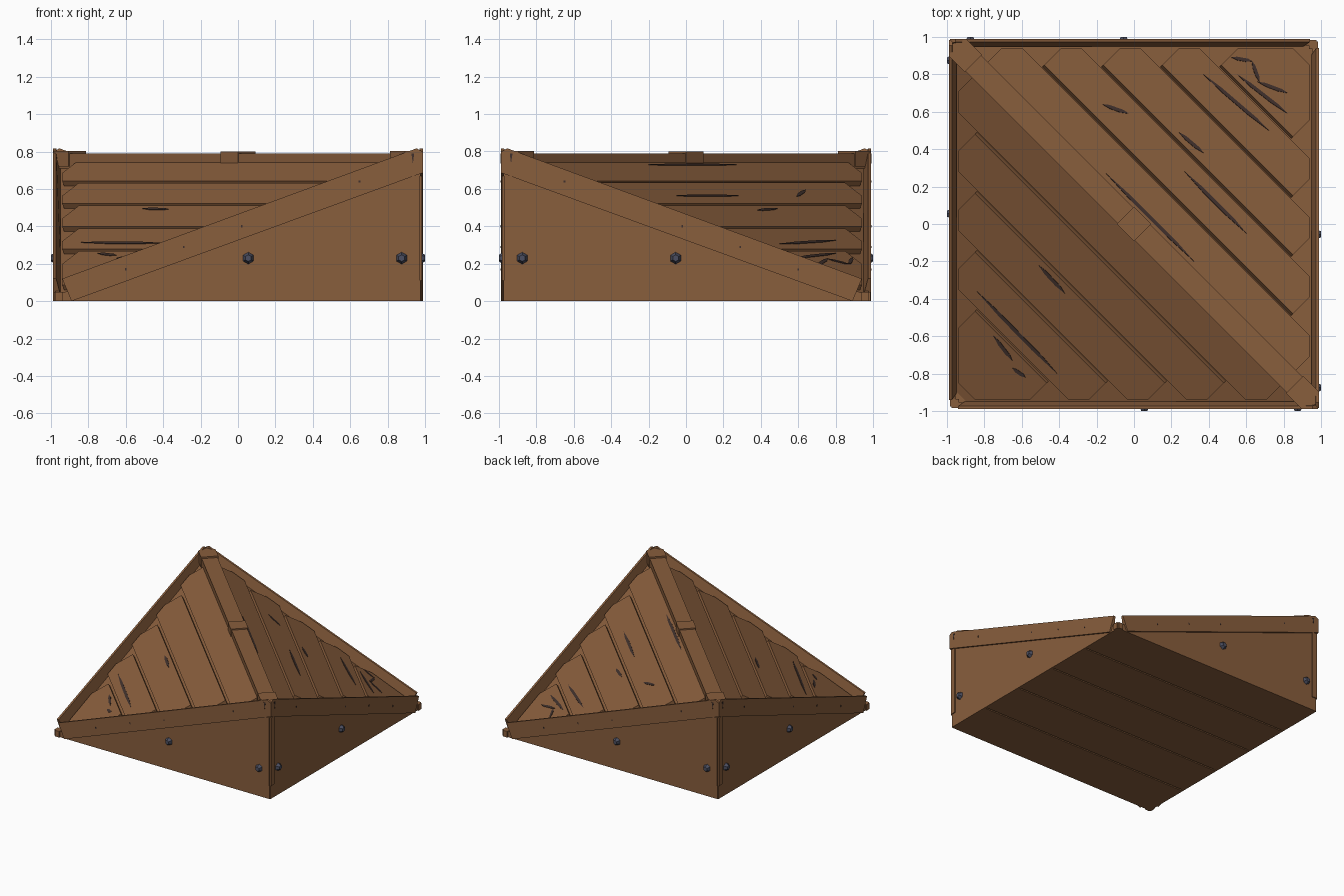
import bpy, bmesh, math
from mathutils import Vector, Matrix

cube = bpy.data.objects.get("Cube")
if cube:
    bpy.data.objects.remove(cube, do_unlink=True)


def material(name, rgb):
    m = bpy.data.materials.new(name)
    m.use_nodes = True
    m.diffuse_color = (*rgb, 1)
    bsdf = next(n for n in m.node_tree.nodes if n.type == 'BSDF_PRINCIPLED')
    bsdf.inputs["Base Color"].default_value = (*rgb, 1)
    return m


WOOD = material("brown_wood", (0.25, 0.112, 0.046))
SCRATCH = material("dark_scratch", (0.05, 0.03, 0.025))
IRON = material("blue_grey_iron", (0.07, 0.076, 0.115))

# Symmetry: a half turn, and a mirror across the ridge plane
KEEP = Matrix.Identity(4)
TURN = Matrix.Rotation(math.pi, 4, 'Z')
SWAP = Matrix(((0, -1, 0, 0), (-1, 0, 0, 0), (0, 0, 1, 0), (0, 0, 0, 1)))
SLOPES = {"back_left": KEEP, "front_right": TURN}
WALLS = {"front": KEEP, "left": SWAP, "back": TURN, "right": TURN @ SWAP}


def finish(name, bm, mat, matrix=KEEP):
    bm.transform(matrix)
    bmesh.ops.recalc_face_normals(bm, faces=bm.faces)
    mesh = bpy.data.meshes.new(name)
    bm.to_mesh(mesh)
    bm.free()
    mesh.materials.append(mat)
    obj = bpy.data.objects.new(name, mesh)
    bpy.context.collection.objects.link(obj)
    return obj


def loft(name, first, second, mat=WOOD, matrix=KEEP):
    """Solid between two matching outlines."""
    bm = bmesh.new()
    a = [bm.verts.new(p) for p in first]
    b = [bm.verts.new(p) for p in second]
    bm.faces.new(a)
    bm.faces.new(b)
    for i in range(len(a)):
        j = (i + 1) % len(a)
        bm.faces.new((a[i], a[j], b[j], b[i]))
    return finish(name, bm, mat, matrix)


def box(name, low, high, mat=WOOD, matrix=KEEP):
    (x, y, z), (u, v, w) = low, high
    base = [(x, y), (u, y), (u, v), (x, v)]
    return loft(name, [(*p, z) for p in base], [(*p, w) for p in base], mat, matrix)


# Roof plane
TOP, FALL = 0.775, 0.385
NORMAL = Vector((FALL, FALL, 1)).normalized()


def on_slope(p, lift=0.0):
    return Vector((p[0], p[1], TOP - FALL * (p[0] + p[1]))) + NORMAL * lift


def slab(name, outline, top, bottom, mat, matrix):
    return loft(name, [on_slope(p, top) for p in outline],
                [on_slope(p, bottom) for p in outline], mat, matrix)


# Roof boards with clipped upper corners, over a backing sheet
EDGE, CLIP, PITCH, GAP = 0.94, 0.85, 0.316, 0.026
for side, matrix in SLOPES.items():
    slab(side + "_roof_backing", [(-0.96, 0.96), (0.96, 0.96), (0.96, -0.96)],
         -0.03, -0.034, WOOD, matrix)
    for i in range(5):
        s1 = 0.04 + PITCH * i + GAP / 2
        s2 = 1.79 if i == 4 else 0.04 + PITCH * (i + 1) - GAP / 2
        half = [(s1 - CLIP, CLIP), (s1 - 2 * CLIP + EDGE, EDGE), (s2 - EDGE, EDGE)]
        outline = half + [(y, x) for x, y in reversed(half)]
        slab(f"{side}_roof_board_{i + 1}", outline, 0, -0.031, WOOD, matrix)

# Scratches: thin pointed slivers lying on the boards
scratches = {
    "back_left": [
        [(-0.17, 0.64), (-0.03, 0.59)], [(0.24, 0.49), (0.37, 0.38)],
        [(0.27, 0.28), (0.6, -0.05)], [(-0.15, 0.27), (0.32, -0.2)],
        [(0.37, 0.8), (0.72, 0.5)], [(0.55, 0.8), (0.82, 0.59)],
        [(0.52, 0.89), (0.63, 0.87)], [(0.63, 0.87), (0.67, 0.76)],
        [(0.66, 0.76), (0.82, 0.7)]],
    "front_right": [
        [(0.84, 0.36), (0.41, 0.8)], [(0.75, 0.6), (0.65, 0.73)],
        [(0.51, 0.22), (0.37, 0.37)], [(0.65, 0.77), (0.58, 0.82)]]}
for side, marks in scratches.items():
    for i, (a, b) in enumerate(marks):
        a, b = Vector(a), Vector(b)
        d = (b - a).normalized() * 0.009
        n = Vector((-d.y, d.x))
        outline = [a, a.lerp(b, 0.25) + n, a.lerp(b, 0.8) + n, b,
                   a.lerp(b, 0.7) - n, a.lerp(b, 0.3) - n]
        slab(f"{side}_scratch_{i + 1}", outline, 0.003, -0.003, SCRATCH, SLOPES[side])

# Triangular side walls, sloping rails, corner posts, bolts and nails
OUT, WALL = -0.988, -0.975
for side, matrix in WALLS.items():
    tri = [(-0.975, 0), (0.97, 0), (0.97, 0.74), (-0.95, 0.04)]
    loft(side + "_wall", [(x, WALL, z) for x, z in tri],
         [(x, -0.955, z) for x, z in tri], WOOD, matrix)

    rail = [(-0.94, 0.12), (-0.89, 0.0), (0.985, 0.685), (0.985, 0.80), (0.955, 0.817)]
    inner = [-0.972, -0.94, -0.94, -0.968, -0.972]
    loft(side + "_rail", [(x, OUT, z) for x, z in rail],
         [(x, y, z) for (x, z), y in zip(rail, inner)], WOOD, matrix)

    box(side + "_corner_post", (0.93, -0.983, 0.11), (0.972, -0.96, 0.67), WOOD, matrix)
    box(side + "_low_end_block", (-0.985, -0.975, 0), (-0.935, -0.935, 0.05), WOOD, matrix)

    for i, x in enumerate((0.055, 0.875)):
        bm = bmesh.new()
        bmesh.ops.create_cone(bm, cap_ends=True, segments=6, radius1=0.033,
                              radius2=0.018, depth=0.027)
        place = Matrix.Translation((x, -0.9865, 0.23)) @ Matrix.Rotation(math.pi / 2, 4, 'X')
        finish(f"{side}_bolt_{i + 1}", bm, IRON, matrix @ place)

    for i, (x, z) in enumerate([(-0.6, 0.17), (-0.29, 0.29), (0.02, 0.4), (0.65, 0.64)]):
        box(f"{side}_nail_{i + 1}", (x - 0.005, OUT - 0.002, z - 0.006),
            (x + 0.005, OUT + 0.004, z + 0.006), SCRATCH, matrix)

    # Small split in the top of the rail
    split = [(0.927, 0.79), (0.942, 0.79), (0.935, 0.735)]
    loft(side + "_rail_split", [(x, OUT - 0.002, z) for x, z in split],
         [(x, OUT + 0.004, z) for x, z in split], SCRATCH, matrix)

# Ridge beam along the diagonal, with a centre bracket and two end caps
DIAGONAL = Matrix.Rotation(-math.pi / 4, 4, 'Z')
box("ridge_beam", (-1.3, -0.06, 0.71), (1.3, 0.06, 0.79), WOOD, DIAGONAL)
box("ridge_bracket", (-0.065, -0.066, 0.72), (0.065, 0.066, 0.8), WOOD, DIAGONAL)
for name, matrix in (("front", DIAGONAL), ("back", TURN @ DIAGONAL)):
    cap = [(1.215, -0.066), (1.33, -0.066), (1.365, -0.03),
           (1.365, 0.03), (1.33, 0.066), (1.215, 0.066)]
    loft(name + "_ridge_cap", [(*p, 0.72) for p in cap],
         [(*p, 0.803) for p in cap], WOOD, matrix)

# Floor planks
for i in range(5):
    y = -0.975 + 0.39 * i
    box(f"floor_plank_{i + 1}", (-0.975, y + 0.006, 0), (0.975, y + 0.384, 0.03))
